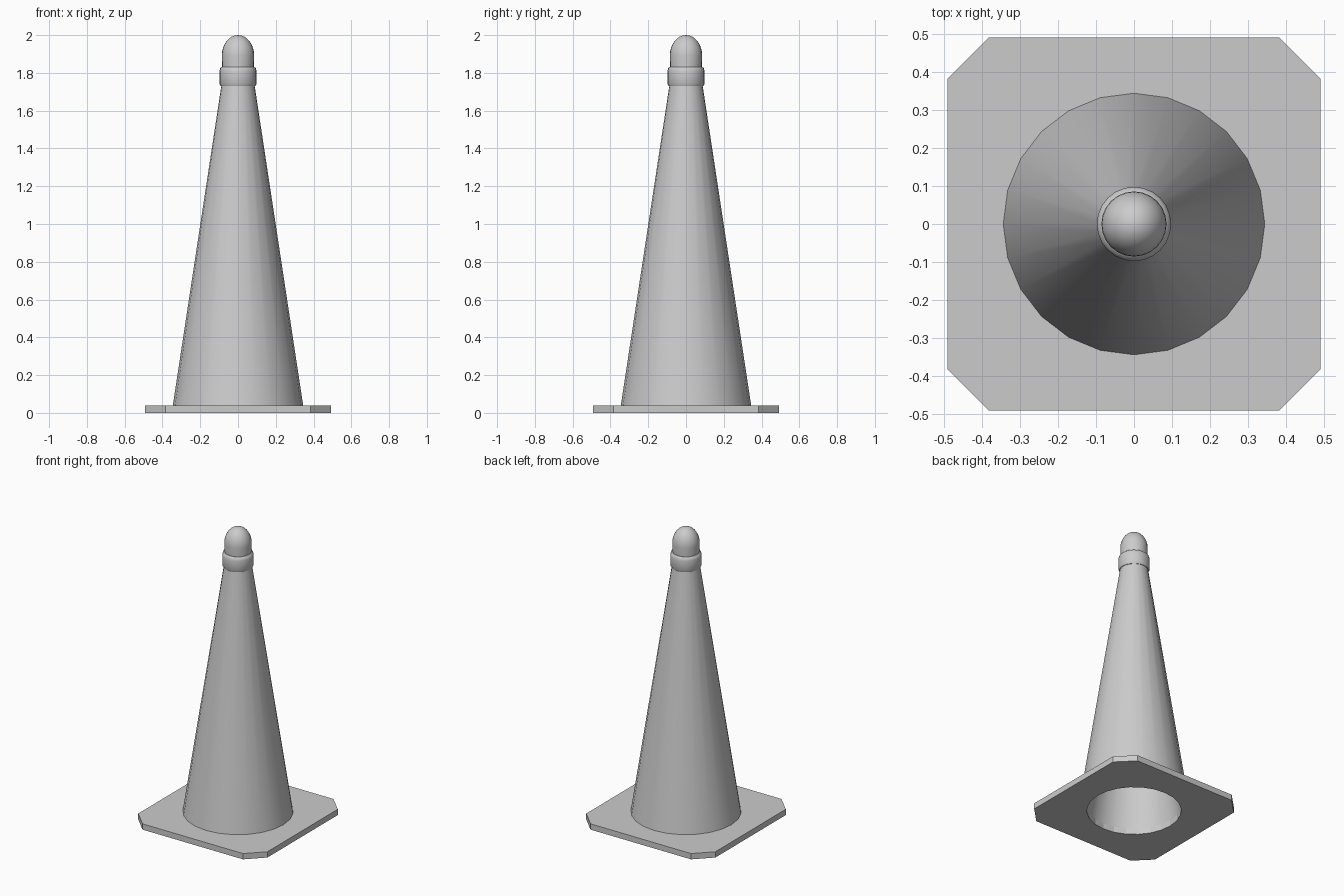
import bpy, bmesh
from math import pi, sin, cos, radians
from mathutils import Vector

if "Cube" in bpy.data.objects:
    bpy.data.objects.remove(bpy.data.objects["Cube"])

SIDES = 24


def finish(bm, name, smooth=True):
    bmesh.ops.recalc_face_normals(bm, faces=bm.faces)
    mesh = bpy.data.meshes.new(name)
    bm.to_mesh(mesh)
    bm.free()
    obj = bpy.data.objects.new(name, mesh)
    bpy.context.collection.objects.link(obj)
    if smooth:
        bpy.ops.object.select_all(action='DESELECT')
        obj.select_set(True)
        bpy.context.view_layer.objects.active = obj
        bpy.ops.object.shade_smooth_by_angle(angle=radians(35))
    return obj


def lathe(name, profile):
    """Spin a list of (radius, z) points around the z axis."""
    bm = bmesh.new()
    verts = [bm.verts.new((r, 0, z)) for r, z in profile]
    edges = [bm.edges.new(pair) for pair in zip(verts, verts[1:])]
    bmesh.ops.spin(bm, geom=verts + edges, cent=(0, 0, 0), axis=(0, 0, 1),
                   angle=2 * pi, steps=SIDES, use_duplicate=False)
    bmesh.ops.remove_doubles(bm, verts=bm.verts, dist=1e-4)
    return finish(bm, name)


def loop(bm, points):
    vs = [bm.verts.new((x, y, 0)) for x, y in points]
    return [bm.edges.new((vs[i - 1], vs[i])) for i in range(len(vs))]


# Base plate: square with cut corners and a round hole
W, C, T, HOLE = 0.492, 0.383, 0.04, 0.295
outline = [(W, -C), (W, C), (C, W), (-C, W), (-W, C), (-W, -C), (-C, -W), (C, -W)]
circle = [(HOLE * cos(2 * pi * i / SIDES), HOLE * sin(2 * pi * i / SIDES))
          for i in range(SIDES)]
bm = bmesh.new()
rim = loop(bm, outline) + loop(bm, circle)
bmesh.ops.triangle_fill(bm, edges=rim, use_beauty=True, normal=Vector((0, 0, 1)))
res = bmesh.ops.extrude_face_region(bm, geom=bm.faces[:], use_keep_orig=True)
top = [g for g in res["geom"] if isinstance(g, bmesh.types.BMVert)]
bmesh.ops.translate(bm, verts=top, vec=(0, 0, T))
finish(bm, "base_plate", smooth=False)

# Hollow cone: outer wall up, inner wall back down
lathe("cone_body", [(0.345, T), (0.087, 1.74), (0, 1.74)])
lathe("cone_inside", [(HOLE, T), (0.05, 1.70), (0, 1.70)])

# Collar band near the top
lathe("collar", [(0.08, 1.73), (0.092, 1.73), (0.098, 1.742), (0.098, 1.81),
                 (0.094, 1.825), (0.086, 1.832), (0.07, 1.832)])

# Rounded tip
dome = [(0.086 * cos(a), 1.89 + 0.11 * sin(a))
        for a in (i * pi / 16 for i in range(8))]
lathe("tip", [(0.083, 1.82)] + dome + [(0, 2.0)])
